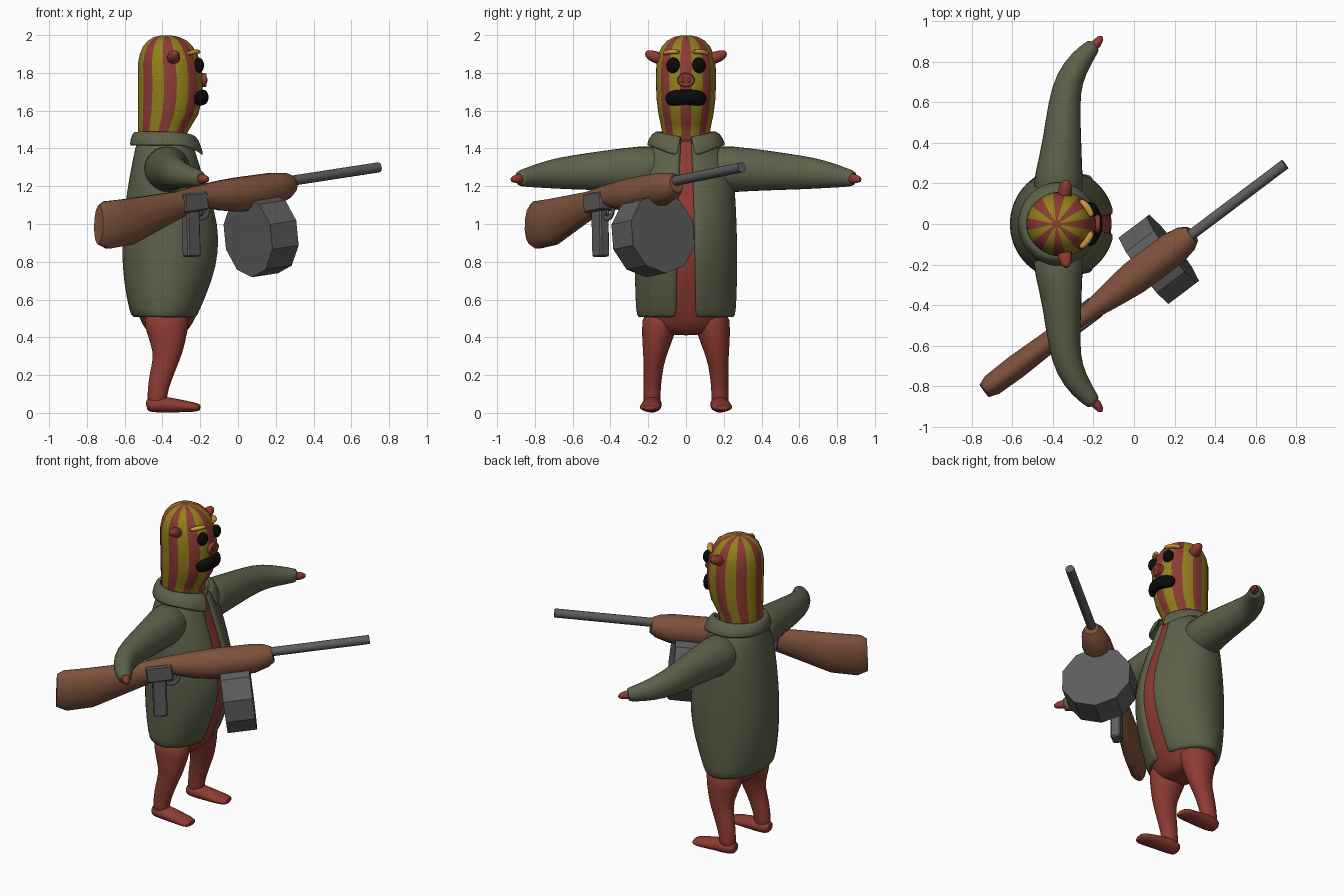
import bpy, bmesh
from math import sin, cos, asin, pi, radians
from mathutils import Vector, Matrix

if "Cube" in bpy.data.objects:
    bpy.data.objects.remove(bpy.data.objects["Cube"])


def material(name, r, g, b):
    m = bpy.data.materials.new(name)
    m.use_nodes = True
    m.diffuse_color = (r, g, b, 1)
    bsdf = next(n for n in m.node_tree.nodes if n.type == 'BSDF_PRINCIPLED')
    bsdf.inputs["Base Color"].default_value = (r, g, b, 1)
    return m


RED = material("brick_red", .27, .044, .033)
YELLOW = material("mustard", .29, .22, .012)
GREEN = material("olive_cloth", .11, .12, .068)
WOOD = material("brown_wood", .21, .085, .045)
METAL = material("grey_metal", .11, .11, .11)
BLACK = material("black", .003, .003, .003)
GOLD = material("gold_brow", .6, .3, .04)


def finish(name, bm, mats, subdiv=0, mirror=False, thick=0, angle=50):
    mesh = bpy.data.meshes.new(name)
    bm.to_mesh(mesh)
    bm.free()
    ob = bpy.data.objects.new(name, mesh)
    bpy.context.collection.objects.link(ob)
    for m in mats:
        mesh.materials.append(m)
    bpy.ops.object.select_all(action='DESELECT')
    ob.select_set(True)
    bpy.context.view_layer.objects.active = ob
    bpy.ops.object.shade_smooth_by_angle(angle=radians(angle))
    if thick:
        s = ob.modifiers.new("thickness", 'SOLIDIFY')
        s.thickness, s.offset = thick, -1
    if mirror:
        m = ob.modifiers.new("mirror", 'MIRROR')
        m.use_axis = (False, True, False)
    if subdiv:
        s = ob.modifiers.new("smooth", 'SUBSURF')
        s.levels = s.render_levels = subdiv
    return ob


def skin(bm, rings, closed=True, caps=True):
    rings = [[bm.verts.new(p) for p in ring] for ring in rings]
    n = len(rings[0])
    for lo, hi in zip(rings, rings[1:]):
        for j in range(n if closed else n - 1):
            k = (j + 1) % n
            bm.faces.new((lo[j], lo[k], hi[k], hi[j]))
    if caps:
        bm.faces.new(rings[0][::-1])
        bm.faces.new(rings[-1])


def tube(name, rows, mat, n=12, up=(0, 0, 1), axis=None, matrix=None, **kw):
    """Rows of x, y, z, half width, half height along a path."""
    pts = [Vector(r[:3]) for r in rows]
    rings = []
    for i, (c, r) in enumerate(zip(pts, rows)):
        t = Vector(axis) if axis else pts[min(i + 1, len(pts) - 1)] - pts[max(i - 1, 0)]
        a = Vector(up).cross(t).normalized()
        b = t.cross(a).normalized()
        rings.append([c + a * r[3] * cos(q) + b * r[4] * sin(q)
                      for q in ((j + .5) * 2 * pi / n for j in range(n))])
    bm = bmesh.new()
    skin(bm, rings)
    if matrix:
        bm.transform(matrix)
    return finish(name, bm, [mat], **kw)


def oval(row, n, start=0, shrink=0, dip=0):
    """Ring from z, back x, front x, half width and optional front gap."""
    z, x0, x1, w = row[:4]
    gap = asin(row[4] / w) if len(row) > 4 else None
    out = []
    for j in range(n):
        q = start + j * 2 * pi / n if gap is None else gap + (2 * pi - 2 * gap) * j / (n - 1)
        out.append(Vector(((x0 + x1) / 2 + ((x1 - x0) / 2 - shrink) * cos(q),
                           (w - shrink) * sin(q), z - dip * max(0, cos(q)) ** 3)))
    return out


def blob(name, centre, radii, mat, mirror=False):
    bm = bmesh.new()
    bmesh.ops.create_uvsphere(bm, u_segments=20, v_segments=12, radius=1)
    bm.transform(Matrix.Translation(centre) @ Matrix.Diagonal((*radii, 1)))
    return finish(name, bm, [mat], mirror=mirror, angle=180)


# Open coat and the body beneath it
coat = [(.5, -.555, -.215, .255, .05), (.53, -.575, -.2, .266, .05),
        (.7, -.607, -.125, .272, .05), (.85, -.616, -.09, .272, .048),
        (1, -.612, -.095, .27, .045), (1.15, -.592, -.14, .262, .04),
        (1.3, -.566, -.195, .25, .034), (1.4, -.545, -.225, .19, .03),
        (1.46, -.53, -.24, .145, .03)]
bm = bmesh.new()
skin(bm, [oval(r, 33) for r in coat], closed=False, caps=False)
finish("coat", bm, [GREEN], thick=.035, subdiv=1)

hips = [(.41, -.45, -.3, .12), (.44, -.49, -.26, .19), (.5, -.525, -.225, .235)]
bm = bmesh.new()
skin(bm, [oval(r, 32) for r in hips] + [oval(r[:4], 32, shrink=.015) for r in coat[2:]])
finish("body", bm, [RED], subdiv=1)

# Folded collar, dropping to points at the front
collar = [(1.43, -.53, -.24, .135, .025), (1.485, -.535, -.235, .145, .025),
          (1.475, -.55, -.215, .17, .03), (1.41, -.563, -.185, .2, .04)]
bm = bmesh.new()
skin(bm, [oval(r, 33, dip=d) for r, d in zip(collar, (.02, .02, .03, .06))],
     closed=False, caps=False)
finish("collar", bm, [GREEN], thick=.015, subdiv=1)

# Striped head
head = [(1.36, -.5, -.26, .12), (1.48, -.528, -.27, .125), (1.53, -.53, -.24, .135),
        (1.58, -.53, -.21, .146), (1.66, -.53, -.19, .156), (1.76, -.53, -.184, .16),
        (1.85, -.53, -.197, .157), (1.9, -.52, -.215, .146), (1.94, -.503, -.24, .128),
        (1.97, -.478, -.27, .1), (1.99, -.445, -.31, .065), (1.999, -.405, -.36, .02)]
SEG = 48
bm = bmesh.new()
skin(bm, [oval(r, SEG, start=-1.5 * 2 * pi / SEG) for r in head])
bm.faces.ensure_lookup_table()
for f in bm.faces[:-2]:
    f.material_index = (f.index % SEG) // 3 % 2
bm.faces.index_update()
for i, f in enumerate(bm.faces):
    f.material_index = (i % SEG) // 3 % 2 if len(f.verts) == 4 else 0
finish("head", bm, [RED, YELLOW], angle=180)

# Face
blob("eyes", (-.208, .068, 1.84), (.028, .037, .041), BLACK, True)
tube("brows", [(-.272, .122, 1.9, .014, .012), (-.225, .085, 1.915, .018, .014),
               (-.205, .03, 1.91, .016, .012)], GOLD, mirror=True, subdiv=1)
tube("ears", [(-.345, .12, 1.868, .038, .036), (-.34, .165, 1.885, .036, .032),
              (-.335, .195, 1.897, .03, .028), (-.335, .215, 1.91, .012, .012)],
     RED, mirror=True, subdiv=1)
tube("snout", [(-.23, 0, 1.76, .042, .035), (-.18, 0, 1.762, .046, .038),
               (-.168, 0, 1.762, .042, .034)], RED, n=20)
blob("nostrils", (-.169, .017, 1.762), (.007, .008, .017), RED, True)
tube("moustache", [(-.235, -.1, 1.655, .02, .025), (-.212, -.08, 1.665, .03, .042),
                   (-.188, -.04, 1.67, .03, .044), (-.182, 0, 1.672, .03, .04),
                   (-.188, .04, 1.67, .03, .044), (-.212, .08, 1.665, .03, .042),
                   (-.235, .1, 1.655, .02, .025)], BLACK, subdiv=1)

# Sleeves and hands
tube("sleeves", [(-.38, .1, 1.29, .14, .13), (-.37, .25, 1.29, .118, .125),
                 (-.355, .4, 1.285, .098, .11), (-.345, .6, 1.273, .08, .093),
                 (-.32, .72, 1.265, .07, .078), (-.26, .815, 1.25, .057, .058),
                 (-.205, .875, 1.242, .04, .044), (-.195, .885, 1.24, .034, .038)],
     GREEN, n=16, mirror=True, subdiv=1)
tube("hands", [(-.22, .855, 1.24, .026, .028), (-.19, .885, 1.24, .026, .028),
               (-.172, .905, 1.238, .022, .022), (-.158, .928, 1.234, .01, .012)],
     RED, mirror=True, subdiv=1)

# Legs and feet
tube("legs", [(-.378, .12, .56, .14, .115), (-.378, .145, .43, .112, .092),
              (-.368, .162, .32, .078, .066), (-.39, .172, .25, .07, .054),
              (-.413, .177, .17, .062, .048), (-.428, .18, .1, .052, .045),
              (-.428, .18, .03, .055, .048)],
     RED, n=16, up=(0, 1, 0), axis=(0, 0, 1), mirror=True, subdiv=1)
tube("feet", [(-.487, .178, .04, .032, .028), (-.465, .178, .044, .052, .042),
              (-.39, .18, .045, .055, .046), (-.3, .185, .036, .056, .034),
              (-.225, .192, .03, .06, .026), (-.197, .195, .028, .038, .016)],
     RED, mirror=True, subdiv=1)

# Long gun, built along its own x axis from the muzzle backwards
GUN = (Matrix.Translation((.745, .295, 1.3)) @ Matrix.Rotation(radians(37), 4, 'Z')
       @ Matrix.Rotation(radians(-7), 4, 'Y'))
tube("barrel", [(-.66, 0, 0, .027, .027), (0, 0, 0, .027, .027)], METAL, n=14, matrix=GUN)
tube("wooden_stock", [(-1.88, 0, -.075, .04, .105), (-1.83, 0, -.083, .058, .13),
                      (-1.69, 0, -.084, .062, .127), (-1.35, 0, -.035, .052, .074),
                      (-1.19, 0, -.005, .052, .058), (-1.06, 0, -.02, .072, .082),
                      (-.94, 0, -.03, .087, .094), (-.7, 0, -.028, .087, .088),
                      (-.62, 0, -.02, .07, .07), (-.58, 0, -.015, .045, .048)],
     WOOD, matrix=GUN)
tube("drum", [(-.905, 0, -.26, .215, .215), (-.73, 0, -.26, .215, .215)],
     METAL, n=10, matrix=GUN, angle=20)


def gun_box(name, centre, size, lean=0):
    bm = bmesh.new()
    bmesh.ops.create_cube(bm, size=1)
    bm.transform(GUN @ Matrix.Translation(centre) @ Matrix.Rotation(lean, 4, 'Y')
                 @ Matrix.Diagonal((*size, 1)))
    bmesh.ops.bevel(bm, geom=bm.edges[:], offset=.008, segments=1, affect='EDGES')
    finish(name, bm, [METAL], angle=30)


gun_box("receiver", (-1.26, 0, -.03), (.16, .112, .1))
gun_box("grip", (-1.275, 0, -.17), (.085, .06, .3), radians(5))

# Trigger guard hoop and trigger
hoop = [(-1.2 + .05 * cos(q), 0, -.075 + .05 * sin(q), .014, .008)
        for q in (pi + i * pi / 8 for i in range(9))]
tube("trigger_guard", hoop, METAL, n=8, up=(0, 1, 0), matrix=GUN)
gun_box("trigger", (-1.2, 0, -.085), (.02, .02, .05))
